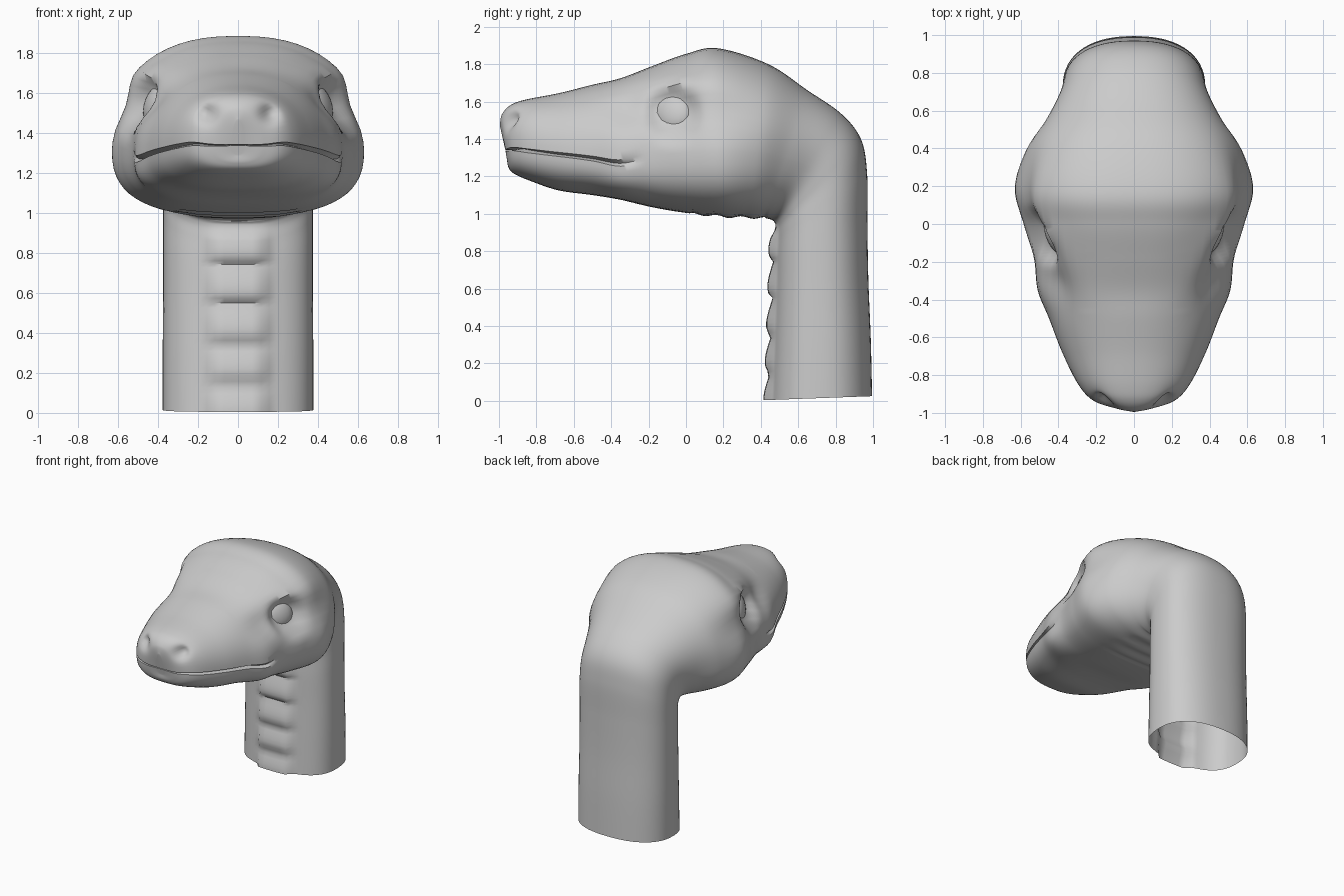
import bpy, bmesh, math
from mathutils import Vector

if "Cube" in bpy.data.objects:
    bpy.data.objects.remove(bpy.data.objects["Cube"])

# Stations: under-side (y, z), upper-side (y, z), half width, widest-height fraction, roundness
STATIONS = [
    (-.955, 1.29, -.995, 1.47, .03, .28, 1.0),
    (-.95, 1.25, -.985, 1.53, .13, .32, .9),
    (-.92, 1.215, -.94, 1.58, .225, .36, .82),
    (-.83, 1.175, -.86, 1.61, .30, .37, .82),
    (-.68, 1.125, -.68, 1.645, .38, .37, .85),
    (-.5, 1.10, -.5, 1.69, .45, .33, .85),
    (-.35, 1.075, -.35, 1.725, .51, .30, .8),
    (-.18, 1.035, -.18, 1.79, .53, .36, .78),
    (0, 1.005, 0, 1.855, .585, .38, .78),
    (.2, .985, .17, 1.885, .632, .39, .78),
    (.34, .98, .44, 1.80, .575, .42, .8),
    (.43, .975, .65, 1.66, .47, .46, .8),
    (.47, .96, .83, 1.535, .40, .5, .78),
    (.485, .93, .935, 1.40, .378, .5, .76),
    (.485, .87, .968, 1.22, .375, .5, .75),
    (.48, .76, .97, .95, .375, .5, .75),
    (.475, .55, .975, .65, .375, .5, .75),
    (.465, .28, .988, .33, .377, .5, .75),
    (.455, .005, .995, .025, .377, .5, .75),
]
STEPS = 10


def smooth(a, b, c, d, t):
    return .5 * (2*b + (c-a)*t + (2*a-5*b+4*c-d)*t*t + (3*b-a-3*c+d)*t**3)


def stations():
    n = len(STATIONS)
    for i in range(n - 1):
        four = [STATIONS[max(0, min(n-1, i+k))] for k in (-1, 0, 1, 2)]
        for s in range(STEPS):
            yield [smooth(*col, s/STEPS) for col in zip(*four)]
    yield list(STATIONS[-1])


def bell(y, z, cy, cz, ry, rz, p=1):
    return math.exp(-(((y-cy)/ry)**2 + ((z-cz)/rz)**2)**p)


def ramp(v, a, b):
    return max(0, min(1, (v-a)/(b-a)))


# Half-section angles, packed tightly around the mouth line
half = sorted([math.pi*k/30 for k in range(31)] + [math.pi/2-.025, math.pi/2+.025])
angles = half + [-a for a in reversed(half[1:-1])]


def section(st):
    yb, zb, yt, zt, w, m, e = st
    ring = []
    for a in angles:
        c, s = math.cos(a), math.sin(a)
        # rounder above and behind, squarer below and in front
        r = e + .06 + .06*ramp(m, .4, .5) if c > 0 else e - (.5-m)*.6
        h = abs(c)**r if abs(c) > 1e-6 else 0
        v = m + (1-m)*h if c > 0 else m - m*h
        x = w * math.copysign(abs(s)**r if abs(s) > 1e-6 else 0, s)
        y, z = yb + v*(yt-yb), zb + v*(zt-zb)
        side = math.copysign(1, x)
        # mouth slit
        if abs(c) < .01 and y < -.2:
            g = ramp(y, -.22, -.5)
            x *= 1 - .1*g
            y += .05 * ramp(y, -.7, -.9)
        # eye sockets, hollows in front, brow ridges and temples
        if abs(x) > .25 and y < .7:
            x -= side * (.08*bell(y, z, -.07, 1.54, .13, .12, 2)
                         + .05*bell(y, z, -.3, 1.55, .14, .09)
                         + .045*bell(y, z, .16, 1.54, .22, .12)
                         - .025*bell(y, z, -.05, 1.70, .18, .05))
        # nostrils
        if y < -.7:
            d = math.exp(-((abs(x)-.16)/.045)**2 - ((z-1.5)/.045)**2)
            y += .05 * d
        # belly scales down the front of the neck
        if c < 0 and zb < .96 and y < .6:
            strip = 1 - ramp(abs(x), .13, .16)
            phase = ((z + .05) / .2) % 1
            y -= strip * (.012 + .03*math.sin(math.pi * phase**.6)) * ramp(.97-z, 0, .1)
        # throat folds under the jaw
        if c < -.5 and .02 < yb < .43 and zb > .96:
            z += .006 * math.sin(yb*48) * (1 - ramp(abs(x), .2, .32))
        ring.append(Vector((x, y, z)))
    return ring


def finish(name, bm, angle=50):
    bmesh.ops.recalc_face_normals(bm, faces=bm.faces)
    me = bpy.data.meshes.new(name)
    bm.to_mesh(me)
    bm.free()
    ob = bpy.data.objects.new(name, me)
    bpy.context.collection.objects.link(ob)
    bpy.ops.object.select_all(action='DESELECT')
    ob.select_set(True)
    bpy.context.view_layer.objects.active = ob
    bpy.ops.object.shade_smooth_by_angle(angle=math.radians(angle))
    return ob


# Head and neck: one lofted skin, open at the foot of the neck
bm = bmesh.new()
rings = [[bm.verts.new(p) for p in section(st)] for st in stations()]
for r, q in zip(rings, rings[1:]):
    for k in range(len(r)):
        j = (k+1) % len(r)
        bm.faces.new((r[k], r[j], q[j], q[k]))
# Snout tip: strips across from left to right
tip = rings[0]
for k in range(len(half) - 1):
    bm.faces.new(list(dict.fromkeys((tip[k], tip[k+1], tip[-k-1], tip[-k]))))
finish("head_and_neck", bm)

# Eyes: flattened balls tilted to follow the sockets
for side, label in ((1, "left"), (-1, "right")):
    bm = bmesh.new()
    bmesh.ops.create_uvsphere(bm, u_segments=20, v_segments=12, radius=.105)
    for v in bm.verts:
        v.co = Vector((side*(.40 + v.co.x*.6 + v.co.y*.35 - v.co.z*.2),
                       -.07 + v.co.y, 1.54 + v.co.z))
    finish("eye_" + label, bm)
